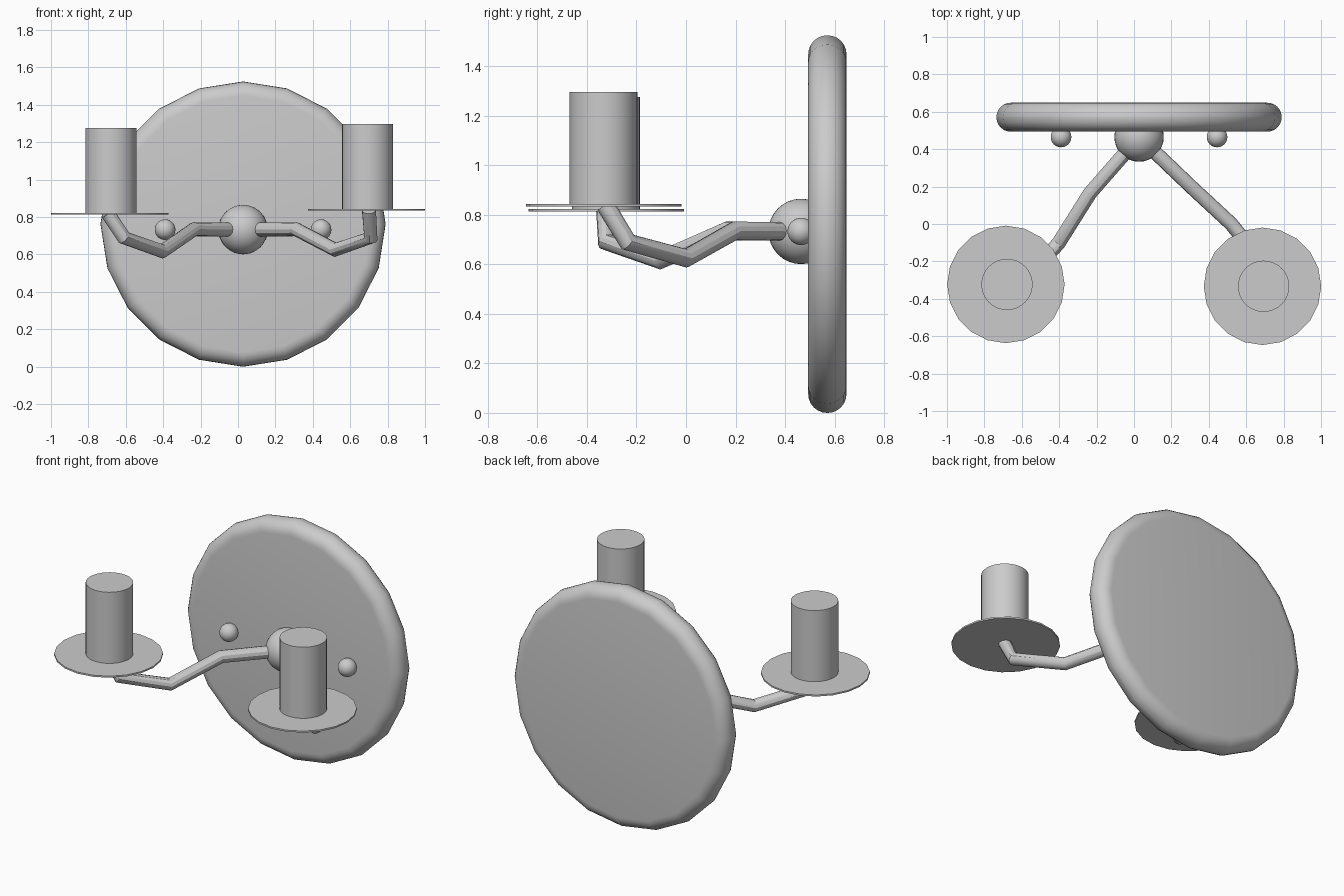
import bpy
from math import radians

if "Cube" in bpy.data.objects:
    bpy.data.objects.remove(bpy.data.objects["Cube"])


def finish(name, angle=40):
    ob = bpy.context.object
    ob.name = name
    bpy.ops.object.shade_smooth_by_angle(angle=radians(angle))
    return ob


def cylinder(name, x, y, z0, z1, r, sides):
    bpy.ops.mesh.primitive_cylinder_add(vertices=sides, radius=r, depth=z1 - z0,
                                        location=(x, y, (z0 + z1) / 2))
    return finish(name)


def ball(name, x, y, z, r):
    bpy.ops.mesh.primitive_uv_sphere_add(segments=32, ring_count=16, radius=r,
                                         location=(x, y, z))
    return finish(name)


def tube(name, points, r):
    cu = bpy.data.curves.new(name, 'CURVE')
    cu.dimensions = '3D'
    cu.bevel_depth = r
    cu.bevel_resolution = 4
    cu.use_fill_caps = True
    sp = cu.splines.new('POLY')
    sp.points.add(len(points) - 1)
    for p, co in zip(sp.points, points):
        p.co = (*co, 1)
    ob = bpy.data.objects.new(name, cu)
    bpy.context.collection.objects.link(ob)
    bpy.ops.object.select_all(action='DESELECT')
    ob.select_set(True)
    bpy.context.view_layer.objects.active = ob
    bpy.ops.object.convert(target='MESH')
    return finish(name, 30)


CX, CZ, HUB_Y, HUB_Z = 0.027, 0.7625, 0.465, 0.733

# round wall plate with a fully rounded rim
bpy.ops.mesh.primitive_cylinder_add(vertices=20, radius=0.7625, depth=0.155,
                                    location=(CX, 0.571, CZ), rotation=(radians(90), 0, 0))
plate = bpy.context.object
bev = plate.modifiers.new("rounded_rim", 'BEVEL')
bev.width = 0.076
bev.segments = 6
bev.limit_method = 'ANGLE'
bev.angle_limit = radians(40)
bpy.ops.object.modifier_apply(modifier=bev.name)
finish("wall_plate", 40)

# central hub and the two mounting knobs
ball("hub", CX, HUB_Y, HUB_Z, 0.132)
for side, s in (("left", -1), ("right", 1)):
    ball(side + "_knob", CX + s * 0.417, HUB_Y, HUB_Z, 0.055)

# bent arms from hub to drip trays
hub = (CX, HUB_Y, HUB_Z)
tube("left_arm", [hub, (-0.235, 0.165, 0.735), (-0.405, -0.105, 0.617),
                  (-0.61, -0.32, 0.69), (-0.695, -0.325, 0.818)], 0.038)
tube("right_arm", [hub, (0.31, 0.195, 0.735), (0.52, 0.0, 0.625),
                   (0.71, -0.235, 0.69), (0.70, -0.325, 0.838)], 0.038)

# drip trays and candles
for side, x, y, z in (("left", -0.685, -0.323, 0.813), ("right", 0.687, -0.333, 0.834)):
    cylinder(side + "_drip_tray", x, y, z, z + 0.01, 0.314, 20)
    cylinder(side + "_candle", x + 0.006, y, z + 0.008, z + 0.463, 0.137, 32)
